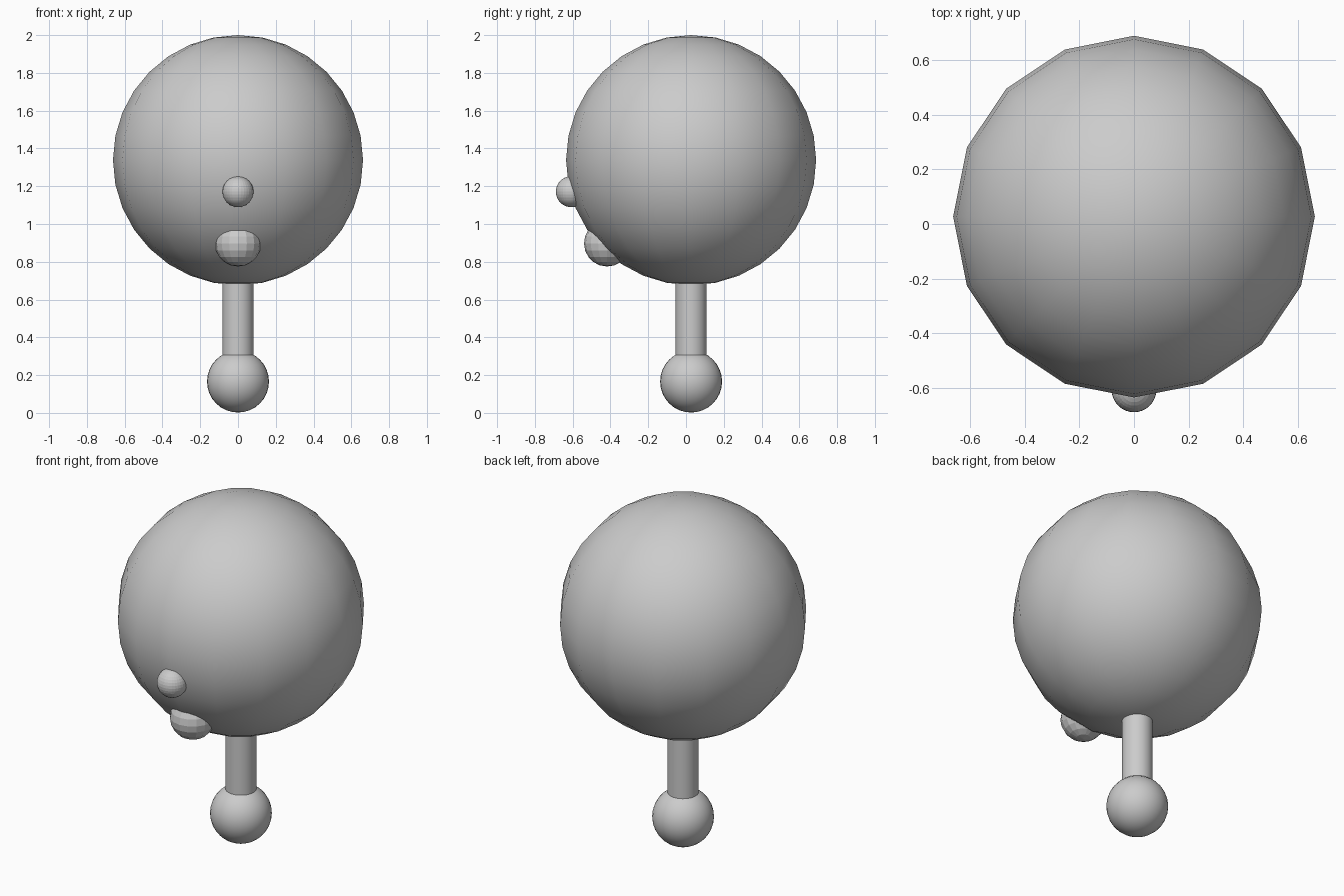
import bpy

# Remove the default cube
cube = bpy.data.objects.get("Cube")
if cube:
    bpy.data.objects.remove(cube, do_unlink=True)

# Single plain grey
grey = bpy.data.materials.new("plain grey")
grey.use_nodes = True
colour = (0.6, 0.6, 0.6, 1)
grey.diffuse_color = colour
grey.node_tree.nodes["Principled BSDF"].inputs["Base Color"].default_value = colour

CENTRE_Y = 0.027


def finish(name, smooth):
    obj = bpy.context.object
    obj.name = name
    obj.data.materials.append(grey)
    if smooth:
        bpy.ops.object.shade_smooth()
    return obj


def ball(name, radius, y, z, segments, rings, smooth):
    bpy.ops.mesh.primitive_uv_sphere_add(
        segments=segments, ring_count=rings, radius=radius, location=(0, y, z))
    return finish(name, smooth)


# Large head
ball("head", 0.662, CENTRE_Y, 1.338, 16, 16, True)

# Face
ball("nose", 0.082, -0.607, 1.171, 32, 16, False)
ball("mouth", 0.122, -0.418, 0.897, 16, 10, False)

# Neck running from inside the base ball up into the head
bpy.ops.mesh.primitive_cylinder_add(
    vertices=32, radius=0.082, depth=0.65, location=(0, CENTRE_Y, 0.5))
neck = finish("neck", False)
bpy.ops.object.shade_smooth_by_angle()

# Round base
ball("base_ball", 0.164, CENTRE_Y, 0.166, 32, 16, True)
